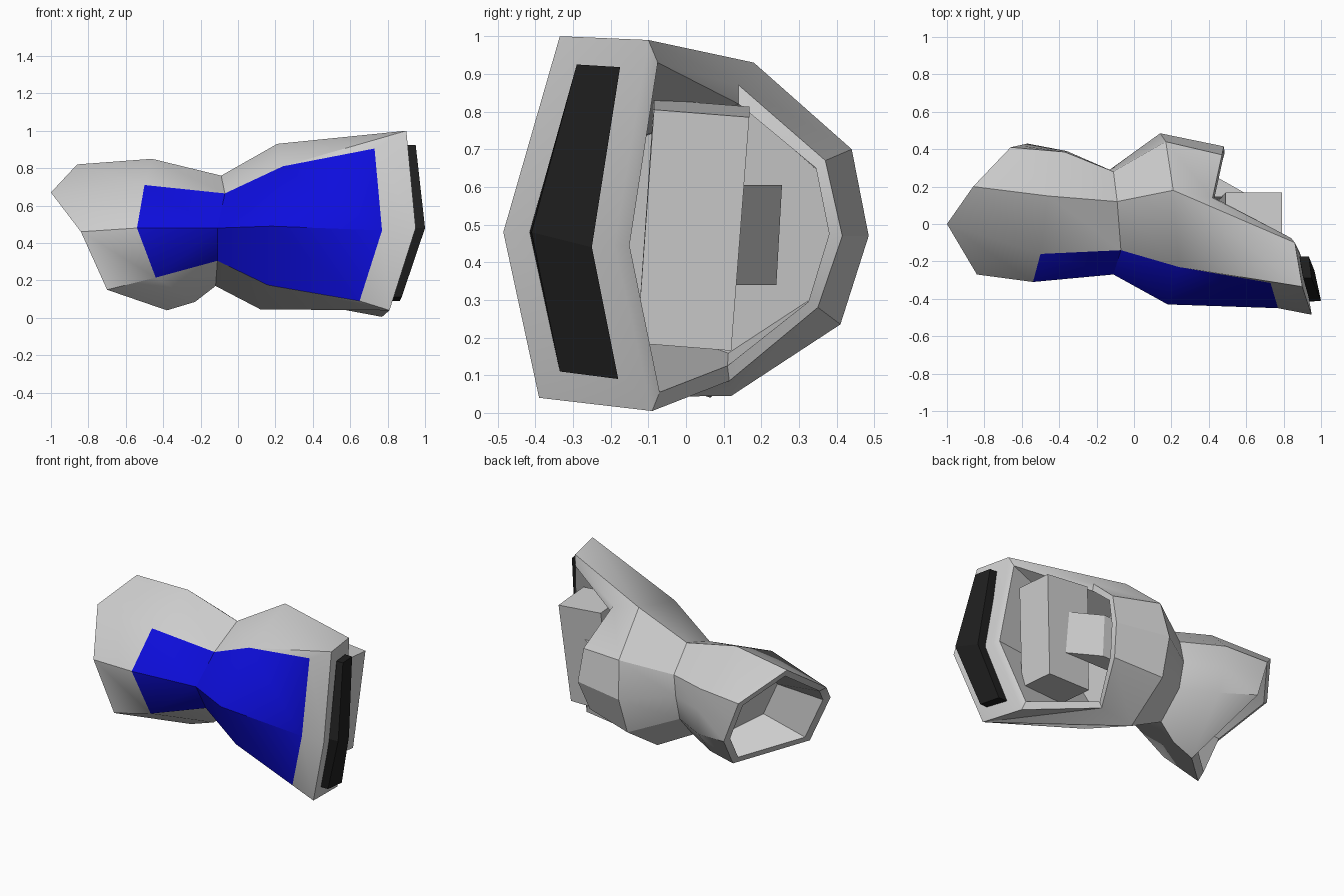
import bpy, bmesh, math
from mathutils import Vector

cube = bpy.data.objects.get("Cube")
if cube:
    bpy.data.objects.remove(cube, do_unlink=True)


def material(name, col):
    m = bpy.data.materials.new(name)
    m.use_nodes = True
    m.diffuse_color = (*col, 1)
    m.node_tree.nodes["Principled BSDF"].inputs["Base Color"].default_value = (*col, 1)
    return m


GREY = material("light grey", (0.62, 0.62, 0.62))
BLUE = material("strong blue", (0.004, 0.004, 0.72))
BLACK = material("near black", (0.014, 0.014, 0.014))


def finish(name, bm, mats):
    bmesh.ops.recalc_face_normals(bm, faces=bm.faces[:])
    me = bpy.data.meshes.new(name)
    bm.to_mesh(me)
    bm.free()
    for m in mats:
        me.materials.append(m)
    ob = bpy.data.objects.new(name, me)
    bpy.context.scene.collection.objects.link(ob)
    return ob


def shrink(pts, factor):
    c = sum((Vector(p) for p in pts), Vector()) / len(pts)
    return [c + (Vector(p) - c) * factor for p in pts]


def loft_solid(name, a, b, mat):
    """Closed solid between two matching outlines."""
    bm = bmesh.new()
    va, vb = [bm.verts.new(p) for p in a], [bm.verts.new(p) for p in b]
    n = len(a)
    for i in range(n):
        j = (i + 1) % n
        bm.faces.new((va[i], va[j], vb[j], vb[i]))
    if n == 6:  # bent strip: two quads per side
        for v in (va, vb):
            bm.faces.new((v[0], v[1], v[2], v[5]))
            bm.faces.new((v[5], v[2], v[3], v[4]))
    else:
        bm.faces.new(va)
        bm.faces.new(vb)
    return finish(name, bm, [mat])


# Cross-sections, each: top, front upper, front middle, front lower,
# bottom, back lower, back middle, back upper
END = [(-.86, .20, .82), (-1, 0, .67), (-.84, -.27, .46), (-.70, -.26, .15),
       (-.38, .065, .04), (-.57, .43, .37), (-.615, .42, .50), (-.66, .41, .63)]
MID = [(-.46, .15, .85), (-.50, -.16, .71), (-.54, -.31, .48), (-.44, -.26, .215),
       (-.23, .08, .085), (-.34, .36, .33), (-.36, .39, .50), (-.37, .385, .64)]
WAIST = [(-.09, .12, .76), (-.07, -.14, .665), (-.11, -.27, .48), (-.11, -.17, .305),
         (-.12, .10, .17), (-.13, .25, .33), (-.13, .29, .49), (-.11, .28, .62)]
WIDE = [(.21, .18, .93), (.24, -.23, .81), (.18, -.43, .49), (.16, -.25, .175),
        (.12, .12, .045), (.13, .41, .235), (.14, .485, .47), (.17, .44, .70)]
# Large mouth: outer rim, its inner lip, and the front edge of the end panel
RIM = [(.42, .14, .87), (.86, -.10, .99), (.90, -.19, .445), (.77, -.09, .005),
       (.34, .115, .085), (.44, .35, .28), (.48, .415, .47), (.47, .37, .67)]
LIP = [(.43, .14, .82), (.84, -.075, .93), (.885, -.15, .445), (.755, -.07, .055),
       (.35, .11, .125), (.45, .325, .295), (.485, .38, .475), (.475, .345, .65)]
EDGE = [(.90, -.335, 1.0), (.95, -.485, .48), (.81, -.39, .04)]
PAINT = [(.73, -.315, .905), (.77, -.45, .467), (.65, -.375, .09)]

bm = bmesh.new()


def ring(pts):
    return [bm.verts.new(p) for p in pts]


def face(*verts, blue=False):
    bm.faces.new(verts).material_index = int(blue)


def bridge(a, b, painted=(), split=()):
    for i in range(8):
        j = (i + 1) % 8
        blue = i in painted
        if i in split:
            face(a[i], a[j], b[i], blue=blue)
            face(a[j], b[j], b[i], blue=blue)
        else:
            face(a[i], a[j], b[j], b[i], blue=blue)


# Tapered tube, painted on its two front rows
end, mid, waist, wide, rim = map(ring, (END, MID, WAIST, WIDE, RIM))
edge, paint = ring(EDGE), ring(PAINT)
bridge(end, mid)
bridge(mid, waist, painted=(1, 2), split=(2,))
bridge(waist, wide, painted=(1, 2))

# Flare: painted front quads with a grey border towards the panel
for k in range(2):
    face(wide[k + 1], wide[k + 2], paint[k + 1], paint[k], blue=True)
    face(paint[k], paint[k + 1], edge[k + 1], edge[k])
    face(edge[k], edge[k + 1], rim[k + 2], rim[k + 1])
face(wide[1], paint[0], edge[0])
face(wide[3], paint[2], edge[2])
# Top of the flare
face(wide[0], wide[1], edge[0])
face(wide[0], edge[0], rim[1])
face(wide[0], rim[1], rim[0])
# Hollowed underside of the flare
face(wide[4], wide[3], edge[2])
face(wide[4], edge[2], rim[4])
face(rim[4], edge[2], rim[3])
# Back wall of the flare
for i in range(4, 8):
    j = (i + 1) % 8
    face(wide[i], wide[j], rim[j], rim[i])

# Hollow of the large mouth
lip, deep = ring(LIP), ring(shrink(WIDE, .74))
bridge(rim, lip)
bridge(lip, deep)
face(*deep)

# Hollow of the small end
lip2, deep2 = ring(shrink(END, .87)), ring(shrink(MID, .74))
bridge(end, lip2)
bridge(lip2, deep2)
face(*deep2)
body = finish("body_shell", bm, [GREY, BLUE])
bpy.ops.object.select_all(action='DESELECT')
body.select_set(True)
bpy.context.view_layer.objects.active = body
bpy.ops.object.shade_smooth_by_angle(angle=math.radians(30))

# Dark bent strip on the end panel
STRIP = [(.905, -.29, .925), (.885, -.175, .918), (.895, -.25, .44),
         (.80, -.18, .09), (.825, -.335, .11), (.94, -.415, .48)]
TOP = [(.95, -.29, .925), (.935, -.175, .918), (.965, -.25, .44),
       (.865, -.18, .09), (.875, -.335, .11), (1.0, -.41, .48)]
loft_solid("end_strip", STRIP, TOP, BLACK)

# Slightly tilted block inside the mouth, and the bracket behind it
BLOCK = [(-.085, .805), (.168, .785), (.12, .165), (-.13, .185)]
loft_solid("inner_block",
           [(.49, y, z + .028) if z > .5 else (.44, y, z) for y, z in BLOCK],
           [(.79 if z > .5 else .735, y, z) for y, z in BLOCK], GREY)
BRACKET = [(.63, .14), (.435, .25), (.15, .25), (.15, .14)]
loft_solid("block_bracket",
           [(x, y - .01, .34) for x, y in BRACKET],
           [(x, y + .005, .605) for x, y in BRACKET], GREY)
